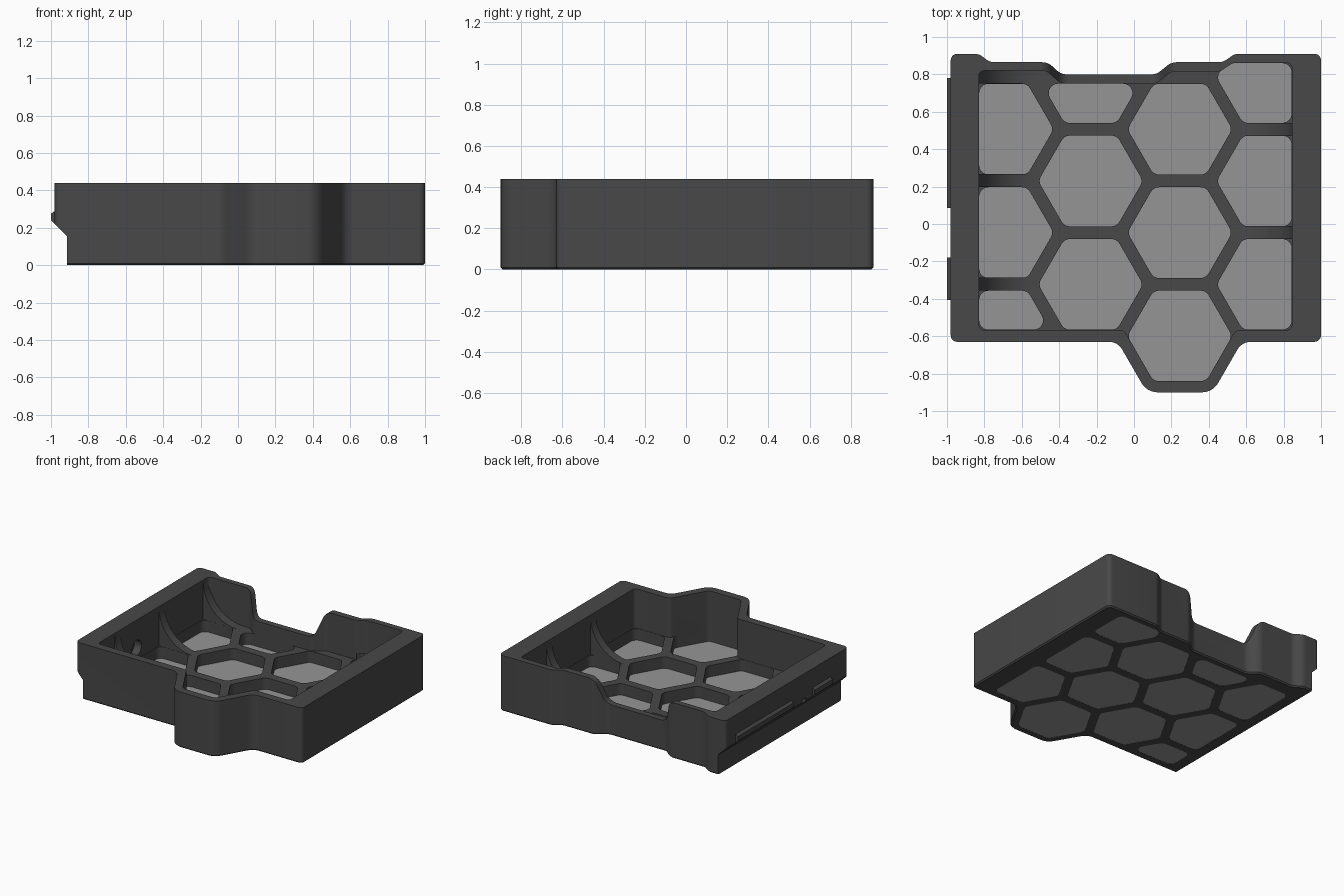
import bpy, bmesh, math
from mathutils import Vector, Matrix

if "Cube" in bpy.data.objects:
    bpy.data.objects.remove(bpy.data.objects["Cube"])

RIM, RIB_TOP, PANEL_TOP = 0.44, 0.13, 0.04


def material(name, value):
    m = bpy.data.materials.new(name)
    m.diffuse_color = (value, value, value, 1)
    m.use_nodes = True
    m.node_tree.nodes["Principled BSDF"].inputs["Base Color"].default_value = m.diffuse_color
    return m


DARK = material("dark_grey", 0.065)
LIGHT = material("light_grey", 0.30)


def rounded(points, radius, steps=6):
    """Round each corner of a polygon with a true arc."""
    out, n = [], len(points)
    for i in range(n):
        p = Vector(points[i][:2])
        r = points[i][2] if len(points[i]) > 2 else radius
        a = Vector(points[i - 1][:2]) - p
        b = Vector(points[(i + 1) % n][:2]) - p
        half = a.angle(b) / 2
        t = min(r / math.tan(half), a.length * 0.48, b.length * 0.48)
        r = t * math.tan(half)
        c = p + (a.normalized() + b.normalized()).normalized() * (r / math.sin(half))
        s, e = p + a.normalized() * t - c, p + b.normalized() * t - c
        turn = math.atan2(s.x * e.y - s.y * e.x, s.dot(e))
        for k in range(steps + 1):
            out.append(c + Matrix.Rotation(turn * k / steps, 2) @ s)
    return out


def prism(name, points, lo, hi, axis="z", mat=DARK, chamfer=0):
    """Extrude a 2D outline along z, or an x-z outline along y."""
    bm = bmesh.new()
    place = (lambda p: (p[0], p[1], lo)) if axis == "z" else (lambda p: (p[0], lo, p[1]))
    face = bm.faces.new([bm.verts.new(place(p)) for p in points])
    ext = bmesh.ops.extrude_face_region(bm, geom=[face])
    d = Vector((0, 0, hi - lo)) if axis == "z" else Vector((0, hi - lo, 0))
    for v in ext["geom"]:
        if isinstance(v, bmesh.types.BMVert):
            v.co += d
    bmesh.ops.recalc_face_normals(bm, faces=bm.faces)
    if chamfer:
        low = [e for e in bm.edges if all(abs(v.co.z - lo) < 1e-5 for v in e.verts)]
        bmesh.ops.bevel(bm, geom=low, offset=chamfer, segments=1, affect="EDGES")
    mesh = bpy.data.meshes.new(name)
    bm.to_mesh(mesh)
    bm.free()
    ob = bpy.data.objects.new(name, mesh)
    mesh.materials.append(mat)
    bpy.context.collection.objects.link(ob)
    return ob


def combine(target, other, operation="DIFFERENCE"):
    mod = target.modifiers.new("join", "BOOLEAN")
    mod.operation, mod.solver, mod.object = operation, "EXACT", other
    bpy.context.view_layer.objects.active = target
    bpy.ops.object.modifier_apply(modifier=mod.name)
    bpy.data.objects.remove(other)


def clip(points, axis, limit, sign):
    """Keep the part of a polygon where sign * coordinate <= sign * limit."""
    out = []
    for i, p in enumerate(points):
        q = points[i - 1]
        dp, dq = sign * (p[axis] - limit), sign * (q[axis] - limit)
        if dp * dq < 0:
            out.append(q.lerp(p, dq / (dq - dp)))
        if dp <= 0:
            out.append(p)
    return out


# Tray shell: outer outline with jogs at the back and a half hexagon at the front
outer = [(-.98, -.63), (-.087, -.63, .08), (.069, -.90, .10), (.421, -.90, .10),
         (.577, -.63, .08), (1, -.63), (1, .91), (.54, .91, .07), (.475, .865, .07),
         (.20, .865, .08), (.12, .80, .08), (-.39, .80, .08), (-.46, .865, .08),
         (-.77, .865, .07), (-.83, .91, .07), (-.98, .91)]
tray = prism("tray", rounded(outer, .035), 0, RIM, chamfer=.01)

# Hollow interior above the ribs
inner = [(-.83, -.567), (-.053, -.567, .04), (.104, -.84, .05), (.386, -.84, .05),
         (.543, -.567, .04), (.845, -.567), (.845, .862), (.53, .862, .06),
         (.46, .815, .06), (.20, .815, .06), (.12, .75, .06), (-.39, .75, .06),
         (-.47, .82, .06), (-.83, .82)]
combine(tray, prism("cavity_cutter", rounded(inner, .03), RIB_TOP, 1))

# Honeycomb cells cut through the floor, each closed by a light panel
APO, PITCH = .2425, .553
columns = [(-.71, .507, 3, .75), (-.232, .783, 3, .75), (.245, .507, 3, .75), (.722, .783, 3, .86)]
for cx, cy, count, back in columns:
    for k in range(count):
        y0 = cy - k * PITCH
        hexagon = [Vector((cx + APO / .866 * math.cos(math.radians(60 * i)),
                           y0 + APO / .866 * math.sin(math.radians(60 * i)))) for i in range(6)]
        for axis, limit, sign in ((0, -.828, -1), (0, .843, 1), (1, back, 1)):
            hexagon = clip(hexagon, axis, limit, sign)
        if abs(cx - .245) > .1:
            hexagon = clip(hexagon, 1, -.565, -1)
        shape = rounded(hexagon, .05)
        combine(tray, prism("cell_cutter", shape, -.1, RIB_TOP + .05))
        prism("floor_panel", shape, .001, PANEL_TOP, mat=LIGHT)

# Quarter-round gussets from the ribs up to the side walls
R = .30
for side, wall, spans in ((1, -.84, ((.198, .266), (-.355, -.287), (.75, .83))),
                          (-1, .855, ((.471, .539), (-.079, -.011)))):
    arc = [(wall + side * (R + .01 - R * math.sin(t)), RIB_TOP + R - R * math.cos(t))
           for t in (math.pi / 2 * i / 14 for i in range(15))]
    profile = [(wall, RIB_TOP - .03), (wall + side * (R + .01), RIB_TOP - .03)] + arc
    profile.append((wall, RIB_TOP + R))
    for y1, y2 in spans:
        combine(tray, prism("gusset", profile, y1, y2, "y"), "UNION")

# Lowered notch in the back wall
notch = [(-.39, .24), (.13, .24), (.20, .441), (.34, .441), (.34, .7),
         (-.60, .7), (-.60, .441), (-.46, .441)]
combine(tray, prism("notch_cutter", rounded(notch, .07), .72, 1.1, "y"))

# Left wall steps in below a sloping overhang
step = [(-1.2, -.1), (-.915, -.1), (-.915, .155), (-1.2, .44)]
combine(tray, prism("step_cutter", step, -1.2, 1.2, "y"))

# Snap ridges along the left wall
ridge = [(-.97, .21), (-1, .24), (-1, .275), (-.98, .29), (-.97, .29)]
for y1, y2 in ((.085, .78), (-.405, -.18)):
    combine(tray, prism("snap_ridge", ridge, y1, y2, "y"), "UNION")

# Stepped round hole in the left wall
for r, x in ((.06, -.85), (.025, -.95)):
    bpy.ops.mesh.primitive_cylinder_add(vertices=24, radius=r, depth=.16 if r < .05 else .08,
                                        location=(x, -.08, .22), rotation=(0, math.pi / 2, 0))
    combine(tray, bpy.context.object)

# Smooth the rounded corners, keep the other edges crisp
bpy.ops.object.select_all(action="DESELECT")
tray.select_set(True)
bpy.context.view_layer.objects.active = tray
bpy.ops.object.shade_smooth_by_angle(angle=math.radians(30))
